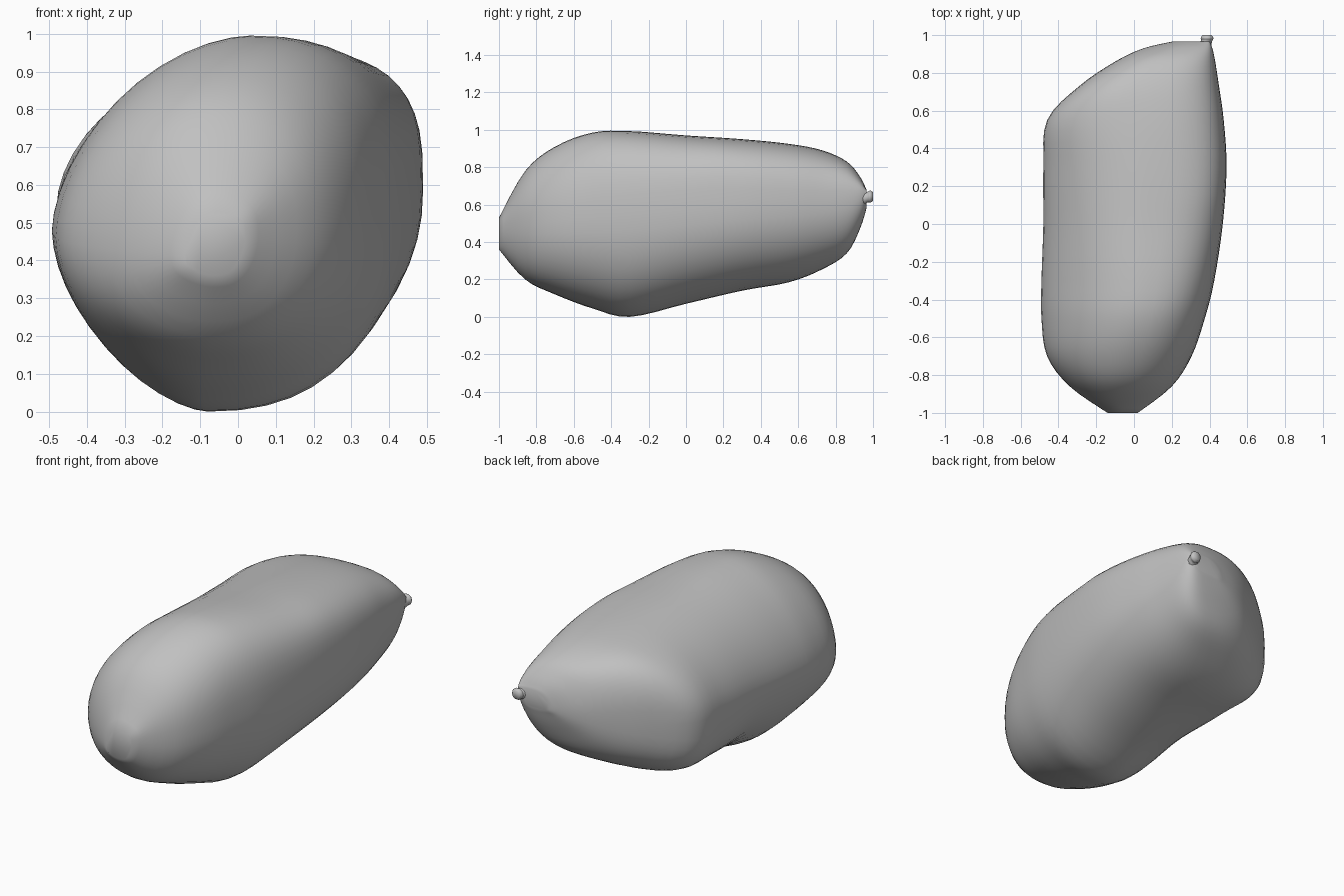
import bpy
import bmesh
import math

SIDES = 48
STEPS = 4

default_cube = bpy.data.objects.get("Cube")
if default_cube:
    bpy.data.objects.remove(default_cube, do_unlink=True)


def make_material(name, color):
    mat = bpy.data.materials.new(name)
    mat.use_nodes = True
    mat.diffuse_color = color
    mat.node_tree.nodes["Principled BSDF"].inputs["Base Color"].default_value = color
    return mat


def smooth_between(a, b, c, d, t):
    """Catmull-Rom blend of whole stations, from b to c."""
    return [
        q + t * ((r - p) + t * ((2 * p - 5 * q + 4 * r - s) + t * (3 * (q - r) + s - p))) / 2
        for p, q, r, s in zip(a, b, c, d)
    ]


def refine(stations):
    last = len(stations) - 1
    result = []
    for i in range(last):
        before, after = stations[max(i - 1, 0)], stations[min(i + 2, last)]
        for k in range(STEPS):
            result.append(smooth_between(before, stations[i], stations[i + 1], after, k / STEPS))
    return result + [stations[-1]]


def skin_ring(station):
    """Lopsided rounded outline: each quarter has its own reach and fullness."""
    y, left, right, low, high, x_top, x_bottom, z_mid, full_top, full_bottom = station
    # The far shoulder is boxier along the middle and rounder at both tips
    shoulder = 2.2 + .9 * max(0, 1 - abs(y - .15))
    points = []
    for i in range(SIDES):
        angle = math.tau * i / SIDES
        c, s = math.cos(angle), math.sin(angle)
        if c > 0:
            power = shoulder if s > 0 else 2.3
        else:
            power = full_top if s > 0 else full_bottom
        x_mid = x_top if s > 0 else x_bottom
        reach_x = right - x_mid if c > 0 else x_mid - left
        reach_z = high - z_mid if s > 0 else z_mid - low
        x = x_mid + reach_x * math.copysign(abs(c) ** (2 / power), c)
        z = z_mid + reach_z * math.copysign(abs(s) ** (2 / power), s)
        points.append((x, y, z + .03 * c ** 3))
    return points


def round_ring(station):
    y, x, z, radius = station
    return [
        (x + radius * math.cos(math.tau * i / 10), y, z + radius * math.sin(math.tau * i / 10))
        for i in range(10)
    ]


def loft(name, rings, mat):
    bm = bmesh.new()
    loops = [[bm.verts.new(p) for p in ring] for ring in rings]
    count = len(loops[0])
    for a, b in zip(loops, loops[1:]):
        for i in range(count):
            j = (i + 1) % count
            bm.faces.new((a[i], a[j], b[j], b[i]))
    # Close both ends
    for end in (loops[0], loops[-1]):
        bm.faces.new(end)
    bmesh.ops.recalc_face_normals(bm, faces=bm.faces)
    mesh = bpy.data.meshes.new(name)
    bm.to_mesh(mesh)
    bm.free()
    mesh.materials.append(mat)
    obj = bpy.data.objects.new(name, mesh)
    bpy.context.collection.objects.link(obj)
    bpy.ops.object.select_all(action="DESELECT")
    obj.select_set(True)
    bpy.context.view_layer.objects.active = obj
    bpy.ops.object.shade_smooth_by_angle(angle=math.radians(60))
    return obj


grey = make_material("plain grey", (0.53, 0.53, 0.53, 1))

# Fruit body: y, left, right, low, high, x_top, x_bottom, z_mid,
# then the fullness of the upper left and lower left quarters
body_stations = [
    (-1, -.14, .02, .36, .53, -.06, -.06, .44, 2, 2),
    (-.86, -.34, .2, .2, .78, -.05, -.07, .46, 2, 2),
    (-.7, -.46, .305, .12, .91, -.02, -.08, .48, 1.85, 1.85),
    (-.5, -.49, .375, .045, .985, .02, -.09, .5, 1.75, 1.7),
    (-.3, -.49, .425, 0, .993, .04, -.08, .52, 1.7, 1.63),
    (0, -.48, .47, .07, .97, .05, -.05, .54, 1.75, 1.8),
    (.3, -.48, .49, .14, .95, .07, -.01, .56, 1.85, 2.5),
    (.55, -.46, .475, .185, .925, .09, .01, .57, 2.15, 3.1),
    (.73, -.29, .45, .255, .89, .11, .08, .58, 2.8, 2.8),
    (.86, -.1, .43, .34, .83, .18, .17, .6, 2.6, 2.4),
    (.93, .05, .415, .47, .75, .26, .26, .62, 2.2, 2.2),
    (.965, .2, .4, .58, .68, .3, .3, .63, 2, 2),
]
loft("fruit_body", [skin_ring(s) for s in refine(body_stations)], grey)

# Stem nub: y, x, z, radius
stem_stations = [
    (.9, .34, .63, .06),
    (.95, .37, .635, .04),
    (.97, .385, .64, .03),
    (.985, .387, .643, .034),
    (1, .387, .643, .024),
]
loft("stem_nub", [round_ring(s) for s in refine(stem_stations)], grey)
